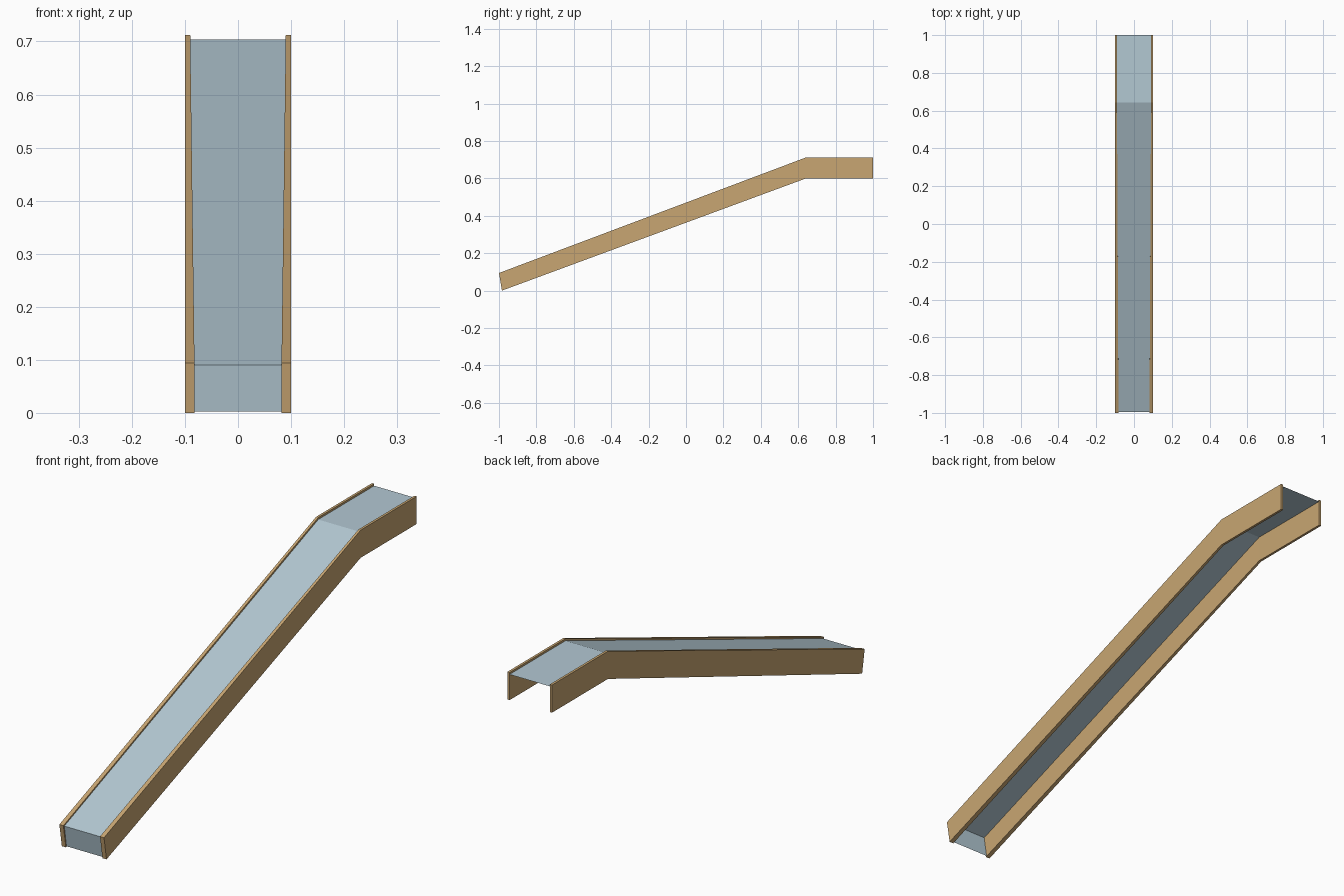
import bpy

if "Cube" in bpy.data.objects:
    bpy.data.objects.remove(bpy.data.objects["Cube"])


def material(name, rgb):
    m = bpy.data.materials.new(name)
    m.diffuse_color = (*rgb, 1.0)
    m.use_nodes = True
    m.node_tree.nodes["Principled BSDF"].inputs["Base Color"].default_value = m.diffuse_color
    return m


wood = material("tan_wood", (0.58, 0.38, 0.168))
metal = material("pale_blue_metal", (0.45, 0.58, 0.65))


def make_object(name, verts, faces, mat):
    mesh = bpy.data.meshes.new(name)
    mesh.from_pydata(verts, [], faces)
    mesh.materials.append(mat)
    mesh.update()
    obj = bpy.data.objects.new(name, mesh)
    bpy.context.collection.objects.link(obj)
    return obj


# Wall stations, low end to high end: (top y, z), (bottom y, z), inner x
stations = [
    ((-1.0, 0.094), (-0.984, 0.0), 0.082),
    ((0.642, 0.712), (0.642, 0.6), 0.09),
    ((1.0, 0.712), (1.0, 0.6), 0.09),
]
OUTER = 0.1


def side_wall(name, side):
    verts, faces = [], []
    for top, bottom, inner in stations:
        verts += [(side * OUTER, *top), (side * inner, *top),
                  (side * inner, *bottom), (side * OUTER, *bottom)]
    for s in range(len(stations) - 1):
        for k in range(4):
            a, b = s * 4 + k, s * 4 + (k + 1) % 4
            faces.append((a, b, b + 4, a + 4))
    n = len(verts)
    faces += [(3, 2, 1, 0), (n - 4, n - 3, n - 2, n - 1)]
    if side > 0:
        faces = [f[::-1] for f in faces]
    return make_object(name, verts, faces, wood)


# Side walls, tapering in thickness towards the high end
side_wall("left_side_wall", -1)
side_wall("right_side_wall", 1)

# Sliding sheet: front lip, slope and flat platform, open underneath
path = [(-0.98, 0.003, 0.082), (-0.994, 0.09, 0.082),
        (0.642, 0.704, 0.09), (1.0, 0.704, 0.09)]
verts = [(s * x, y, z) for y, z, x in path for s in (-1, 1)]
faces = [(2 * i, 2 * i + 1, 2 * i + 3, 2 * i + 2) for i in range(len(path) - 1)]
make_object("sliding_sheet", verts, faces, metal)
